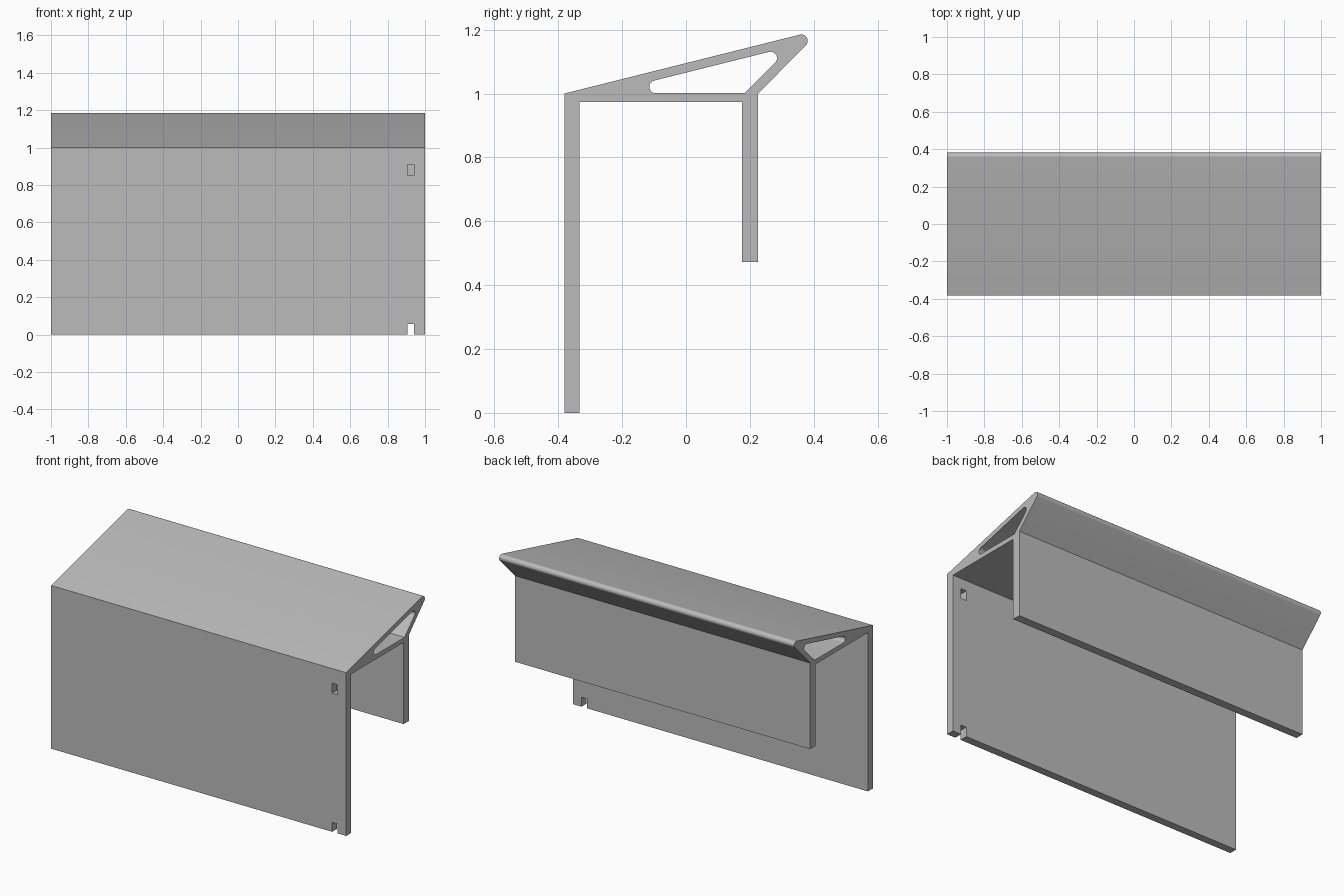
import bpy, bmesh
from math import radians, cos, sin

cube = bpy.data.objects.get("Cube")
if cube:
    bpy.data.objects.remove(cube, do_unlink=True)

grey = bpy.data.materials.new("plain grey")
grey.use_nodes = True
GREY = (0.5, 0.5, 0.5, 1)
grey.diffuse_color = GREY
grey.node_tree.nodes["Principled BSDF"].inputs["Base Color"].default_value = GREY


def arc(cy, cz, r, start, end, steps=10):
    angles = [radians(start + (end - start) * i / steps) for i in range(steps + 1)]
    return [(cy + r * cos(a), cz + r * sin(a)) for a in angles]


def extrude_profile(name, points, x0, x1):
    """Solid made by sweeping a (y, z) outline from x0 to x1."""
    bm = bmesh.new()
    face = bm.faces.new([bm.verts.new((x0, y, z)) for y, z in points])
    new = bmesh.ops.extrude_face_region(bm, geom=[face])["geom"]
    verts = [g for g in new if isinstance(g, bmesh.types.BMVert)]
    bmesh.ops.translate(bm, verts=verts, vec=(x1 - x0, 0, 0))
    bmesh.ops.recalc_face_normals(bm, faces=bm.faces)
    mesh = bpy.data.meshes.new(name)
    bm.to_mesh(mesh)
    bm.free()
    mesh.materials.append(grey)
    obj = bpy.data.objects.new(name, mesh)
    bpy.context.collection.objects.link(obj)
    return obj


def rectangle(y0, y1, z0, z1):
    return [(y0, z0), (y1, z0), (y1, z1), (y0, z1)]


# Channel: tall front wall, web, short back wall and a sloping lip
outline = [(-0.381, 0), (-0.333, 0), (-0.333, 0.973), (0.175, 0.973),
           (0.175, 0.473), (0.226, 0.473), (0.226, 1.0)]
outline += arc(0.361, 1.165, 0.02, -45, 104) + [(-0.381, 1.0)]
channel = extrude_profile("channel_bracket", outline, -1, 1)

# Cutters: hollow inside the lip, slot and notch in the front wall
hollow = [(0.184, 1.001)] + arc(0.265, 1.111, 0.02, -45, 104) + arc(-0.095, 1.021, 0.02, 104, 270)
cutters = [extrude_profile("lip_hollow_cutter", hollow, -1.1, 1.1),
           extrude_profile("slot_cutter", rectangle(-0.45, -0.25, 0.85, 0.91), 0.905, 0.942),
           extrude_profile("notch_cutter", rectangle(-0.45, -0.25, -0.1, 0.058), 0.905, 0.942)]

bpy.context.view_layer.objects.active = channel
for cutter in cutters:
    cutter.hide_render = True
    mod = channel.modifiers.new(cutter.name, 'BOOLEAN')
    mod.operation, mod.solver, mod.object = 'DIFFERENCE', 'EXACT', cutter
    bpy.ops.object.modifier_apply(modifier=mod.name)
    bpy.data.objects.remove(cutter, do_unlink=True)

# Smooth only the rounded lip and hollow corners
bpy.ops.object.select_all(action='DESELECT')
channel.select_set(True)
bpy.ops.object.shade_smooth_by_angle(angle=radians(30))
